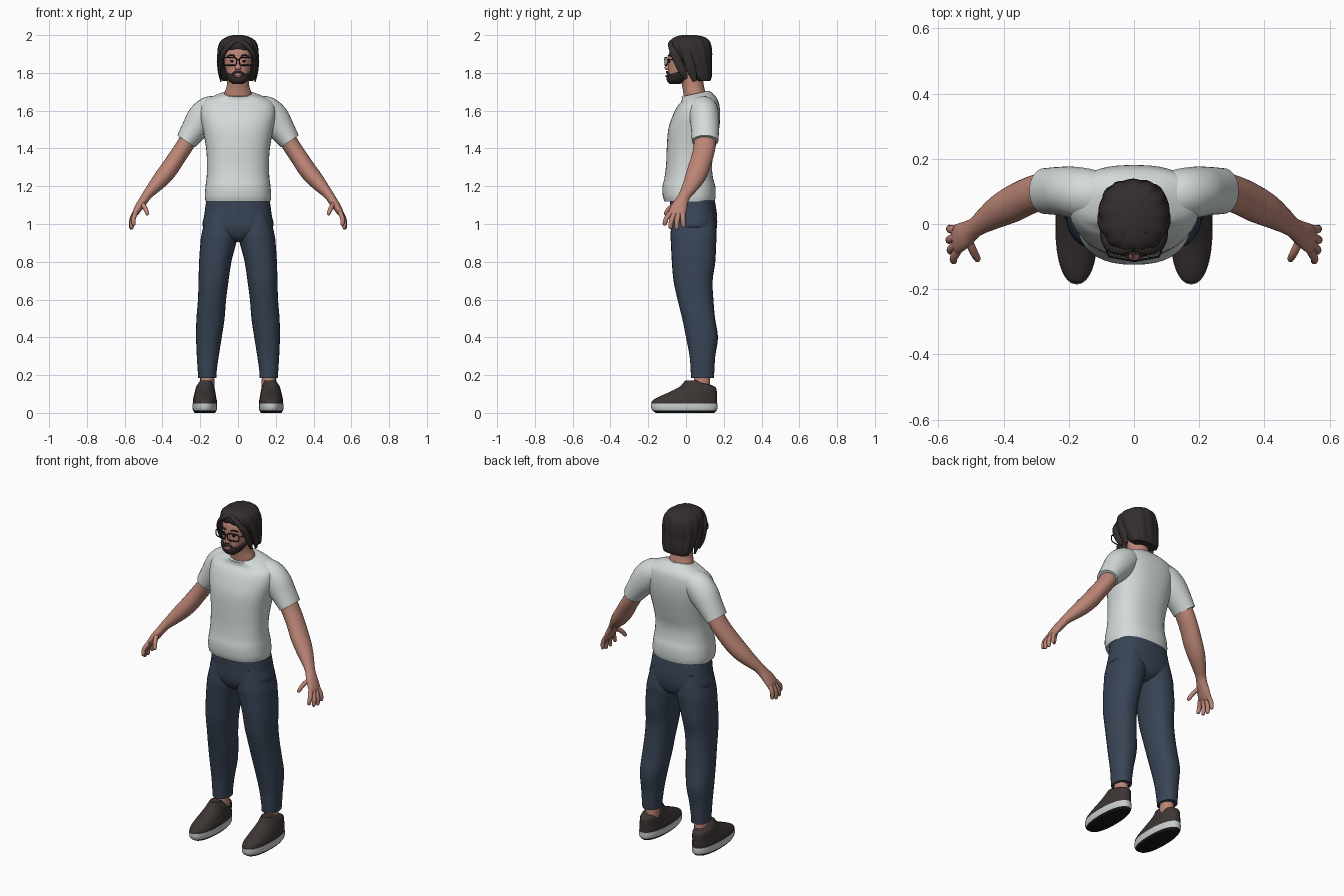
import bpy, bmesh, math
from mathutils import Vector


def material(name, rgb):
    m = bpy.data.materials.new(name)
    m.diffuse_color = (*rgb, 1)
    return m


SKIN = material("skin", (0.50, 0.235, 0.18))
SHIRT = material("shirt_grey", (0.66, 0.71, 0.70))
DENIM = material("dark_denim", (0.04, 0.058, 0.092))
HAIR = material("dark_hair", (0.034, 0.027, 0.026))
SHOE = material("shoe_brown", (0.045, 0.035, 0.033))
SOLE = material("sole_white", (0.58, 0.62, 0.60))
BLACK = material("black", (0.009, 0.009, 0.010))
LIPS = material("lips", (0.50, 0.20, 0.18))


def smooth_rows(rows, steps):
    """Catmull-Rom interpolation between rows of numbers."""
    out = []
    for i in range(len(rows) - 1):
        p0, p1, p2, p3 = (rows[min(max(i + k, 0), len(rows) - 1)] for k in (-1, 0, 1, 2))
        for s in range(steps):
            t = s / steps
            out.append([0.5 * (2 * b + (c - a) * t + (2 * a - 5 * b + 4 * c - d) * t * t
                               + (3 * b - a - 3 * c + d) * t ** 3)
                        for a, b, c, d in zip(p0, p1, p2, p3)])
    return out + [list(rows[-1])]


def skin_rings(name, rings, mats, rule=None):
    """Bridge closed rings of points into a capped, smooth-shaded mesh."""
    bm = bmesh.new()
    loops = [[bm.verts.new(p) for p in ring] for ring in rings]
    n = len(loops[0])
    for a, b in zip(loops, loops[1:]):
        for i in range(n):
            j = (i + 1) % n
            bm.faces.new((a[i], a[j], b[j], b[i]))
    bm.faces.new(loops[0])
    bm.faces.new(loops[-1])
    bmesh.ops.recalc_face_normals(bm, faces=bm.faces[:])
    if rule:
        for f in bm.faces:
            f.material_index = rule(f.calc_center_median())
    me = bpy.data.meshes.new(name)
    bm.to_mesh(me)
    bm.free()
    for m in mats:
        me.materials.append(m)
    me.shade_smooth()
    me.set_sharp_from_angle(angle=math.radians(45))
    ob = bpy.data.objects.new(name, me)
    bpy.context.collection.objects.link(ob)
    return ob


def unit_ring(n, p):
    out = []
    for i in range(n):
        a = 2 * math.pi * i / n
        c, s = math.cos(a), math.sin(a)
        out.append((a, math.copysign(abs(c) ** (2 / p), c), math.copysign(abs(s) ** (2 / p), s)))
    return out


def stack(name, rows, mats, side=1, n=28, p=2.3, steps=4, ripple=0, rule=None):
    """Horizontal sections (z, x0, x1, y0, y1, tilt) stacked upwards."""
    rings = []
    for z, x0, x1, y0, y1, tilt in smooth_rows([(*r, 0)[:6] for r in rows], steps):
        cx, cy, rx, ry = (x0 + x1) / 2, (y0 + y1) / 2, (x1 - x0) / 2, (y1 - y0) / 2
        ring = []
        for a, u, v in unit_ring(n, p):
            k = 1 + ripple * math.cos(13 * a + 9 * z)
            ring.append((side * (cx + rx * u * k), cy + ry * v * k, z + tilt * ry * v))
        rings.append(ring)
    return skin_rings(name, rings, mats, rule)


def limb(name, rows, mat, side=1, n=20, steps=4):
    """Sections (x, y, z, ra, rb) set square to the path; rb lies mostly along y."""
    rows = smooth_rows(rows, steps)
    rings = []
    for i, (x, y, z, ra, rb) in enumerate(rows):
        t = Vector(rows[min(i + 1, len(rows) - 1)][:3]) - Vector(rows[max(i - 1, 0)][:3])
        t.normalize()
        a = Vector((0, 1, 0)).cross(t).normalized()
        b = t.cross(a)
        c = Vector((x, y, z))
        pts = [c + a * ra * u + b * rb * v for _, u, v in unit_ring(n, 2)]
        rings.append([(side * q.x, q.y, q.z) for q in pts])
    return skin_rings(name, rings, [mat])


def wire(name, pts, r, closed=False):
    cu = bpy.data.curves.new(name, "CURVE")
    cu.dimensions = "3D"
    cu.bevel_depth = r
    cu.bevel_resolution = 2
    cu.use_fill_caps = True
    sp = cu.splines.new("POLY")
    sp.points.add(len(pts) - 1)
    for q, p in zip(sp.points, pts):
        q.co = (*p, 1)
    sp.use_cyclic_u = closed
    cu.materials.append(BLACK)
    bpy.context.collection.objects.link(bpy.data.objects.new(name, cu))


# shirt body, narrowing over the shoulders to a sloped collar
stack("shirt_body", [
    (1.12, -.172, .172, -.115, .152), (1.15, -.176, .176, -.123, .157),
    (1.20, -.172, .172, -.124, .155), (1.25, -.166, .166, -.113, .142),
    (1.32, -.164, .164, -.105, .138), (1.40, -.169, .169, -.102, .155),
    (1.50, -.186, .186, -.094, .175), (1.57, -.20, .20, -.072, .181),
    (1.62, -.198, .198, -.048, .178), (1.652, -.178, .178, -.026, .168, .06),
    (1.676, -.13, .13, -.022, .145, .14), (1.69, -.086, .086, -.024, .122, .22)],
    [SHIRT], n=40, p=2.4)

# trousers: hips
stack("trouser_hips", [
    (.905, -.03, .03, -.03, .10), (.93, -.10, .10, -.062, .145),
    (.98, -.184, .184, -.083, .163), (1.05, -.178, .178, -.085, .164),
    (1.14, -.166, .166, -.085, .150)], [DENIM], n=36, p=2.4)

# head, nose and neck
stack("head", [
    (1.752, -.02, .02, -.085, -.04), (1.765, -.042, .042, -.093, 0),
    (1.79, -.058, .058, -.095, .05), (1.83, -.068, .068, -.095, .08),
    (1.87, -.074, .074, -.094, .10), (1.92, -.074, .074, -.086, .105),
    (1.96, -.055, .055, -.055, .085)], [SKIN], p=2.4)
stack("nose", [
    (1.814, -.012, .012, -.103, -.08), (1.825, -.017, .017, -.114, -.08),
    (1.85, -.010, .010, -.105, -.08), (1.88, -.008, .008, -.095, -.08)], [SKIN], n=14, p=2)
stack("neck", [
    (1.63, -.07, .07, -.01, .11), (1.69, -.072, .072, -.014, .105),
    (1.73, -.06, .06, -.02, .095), (1.80, -.056, .056, -.035, .085)], [SKIN], p=2)

# beard wrapping the jaw, moustache and mouth
stack("beard", [
    (1.742, -.028, .028, -.088, -.03), (1.758, -.05, .05, -.101, 0),
    (1.782, -.066, .066, -.104, .02), (1.808, -.073, .073, -.102, .035, .3)], [HAIR], p=2.4)
stack("mouth", [
    (1.778, -.012, .012, -.107, -.09), (1.784, -.021, .021, -.109, -.09),
    (1.790, -.013, .013, -.108, -.09)], [LIPS], n=16, p=2)
limb("moustache", [(-.032, -.092, 1.790, .005, .006), (-.015, -.099, 1.803, .006, .007),
                   (.015, -.099, 1.803, .006, .007), (.032, -.092, 1.790, .005, .006)], HAIR, n=10)

# hair: grooved mass open towards the face
stack("hair", [
    (1.757, -.08, .08, .06, .128), (1.78, -.09, .09, .03, .136),
    (1.82, -.099, .099, -.008, .137), (1.86, -.105, .105, -.042, .135),
    (1.90, -.107, .107, -.068, .137), (1.94, -.104, .104, -.088, .133),
    (1.97, -.090, .090, -.082, .122), (1.99, -.06, .06, -.058, .095),
    (2.0, -.025, .025, -.02, .055)], [HAIR], n=78, p=2.2, ripple=.022)

for side, tag in ((1, "left"), (-1, "right")):
    # loose locks framing the face
    limb("front_lock_" + tag, [
        (.002, -.070, 1.968, .010, .014), (.040, -.078, 1.950, .016, .018),
        (.074, -.064, 1.912, .014, .022), (.089, -.045, 1.865, .012, .022),
        (.093, -.020, 1.81, .011, .020), (.088, .002, 1.768, .004, .008)], HAIR, side, n=12)
    limb("side_lock_" + tag, [
        (.03, -.02, 1.988, .010, .02), (.082, -.01, 1.955, .012, .025),
        (.102, .01, 1.88, .010, .026), (.097, .03, 1.81, .010, .024),
        (.090, .045, 1.755, .004, .010)], HAIR, side, n=12)

    # sleeve
    limb("sleeve_" + tag, [
        (.09, .085, 1.615, .062, .070), (.145, .092, 1.598, .080, .078),
        (.19, .098, 1.555, .084, .078), (.232, .101, 1.50, .070, .074),
        (.275, .101, 1.438, .056, .070)], SHIRT, side, n=28)

    # arm running into the palm
    limb("arm_" + tag, [
        (.25, .10, 1.47, .046, .058), (.285, .098, 1.41, .046, .058),
        (.325, .085, 1.35, .046, .057), (.365, .065, 1.29, .047, .057),
        (.405, .045, 1.24, .044, .052), (.445, .020, 1.195, .035, .042),
        (.48, -.005, 1.155, .026, .032), (.50, -.020, 1.125, .024, .034),
        (.522, -.035, 1.093, .022, .042), (.542, -.046, 1.06, .017, .045),
        (.549, -.05, 1.043, .009, .040)], SKIN, side, n=24)

    # fingers: base, middle joint, tip
    fingers = {
        "index_finger": ((.54, -.080, 1.06), (.553, -.104, 1.03), (.552, -.115, .992)),
        "middle_finger": ((.545, -.062, 1.055), (.562, -.078, 1.015), (.562, -.084, .974)),
        "ring_finger": ((.547, -.040, 1.055), (.565, -.048, 1.015), (.566, -.049, .970)),
        "little_finger": ((.545, -.018, 1.06), (.563, -.016, 1.025), (.565, -.013, .982)),
        "thumb": ((.510, -.045, 1.112), (.492, -.085, 1.085), (.477, -.112, 1.048))}
    for name, (a, b, c) in fingers.items():
        a, b, c = Vector(a), Vector(b), Vector(c)
        limb(name + "_" + tag, [(*a, .013, .014), (*b, .012, .013), (*b.lerp(c, .8), .010, .011),
                                (*c, .004, .004)], SKIN, side, n=12, steps=3)

    # trouser leg
    stack("trouser_leg_" + tag, [
        (1.06, .012, .165, -.07, .148), (.95, .0, .192, -.082, .162),
        (.90, .009, .199, -.080, .160), (.80, .035, .206, -.075, .155),
        (.70, .050, .209, -.066, .141), (.60, .063, .212, -.045, .145),
        (.50, .071, .220, -.020, .154), (.40, .086, .222, .0, .169),
        (.30, .102, .218, .019, .155), (.22, .113, .213, .025, .150),
        (.185, .114, .211, .027, .148)], [DENIM], side, p=2.3)

    # ankle and slip-on shoe
    stack("ankle_" + tag, [(.10, .125, .20, .035, .13), (.16, .125, .20, .042, .128),
                           (.22, .128, .20, .045, .125)], [SKIN], side, n=20, p=2)
    stack("shoe_upper_" + tag, [
        (.045, .112, .239, -.183, .163), (.065, .112, .239, -.178, .165),
        (.085, .116, .235, -.145, .164), (.11, .120, .229, -.088, .163),
        (.13, .124, .224, -.048, .160), (.145, .128, .218, -.026, .140),
        (.172, .142, .200, -.004, .062)], [SHOE], side, n=32, p=2.25)
    stack("shoe_sole_" + tag, [
        (0, .122, .229, -.160, .150), (.013, .113, .238, -.178, .163),
        (.030, .110, .241, -.185, .167), (.050, .111, .240, -.185, .166)],
        [BLACK, SOLE], side, n=32, p=2.25, rule=lambda c: 0 if c.z < .012 else 1)

    # eye, brow and spectacles
    stack("eye_" + tag, [(1.856, .026, .038, -.0945, -.08), (1.862, .022, .042, -.0965, -.08),
                         (1.868, .026, .038, -.094, -.08)], [BLACK], side, n=14, p=2)
    limb("brow_" + tag, [(.016, -.093, 1.889, .004, .005), (.036, -.090, 1.894, .004, .005),
                         (.056, -.077, 1.888, .003, .004)], HAIR, side, n=8)
    rim = [(side * (.042 + .034 * u), -.106 + .006 * u, 1.861 + .021 * v)
           for _, u, v in unit_ring(24, 4.5)]
    wire("spectacle_rim_" + tag, rim, .0032, True)
    wire("spectacle_temple_" + tag, [(side * .076, -.100, 1.870), (side * .083, -.085, 1.870),
                                     (side * .088, .0, 1.868)], .0028)
wire("spectacle_bridge", [(-.009, -.112, 1.868), (0, -.114, 1.871), (.009, -.112, 1.868)], .003)
